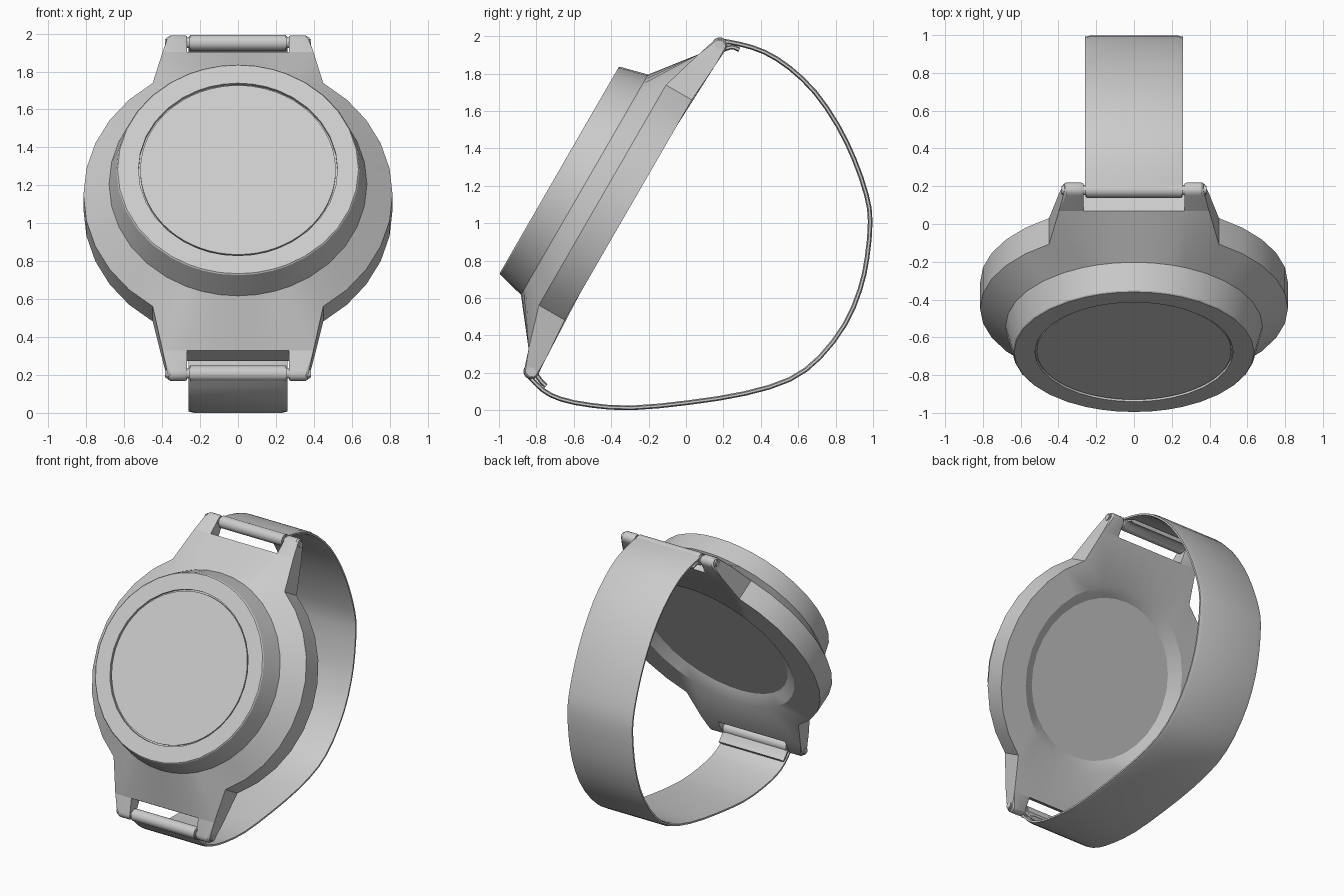
import bpy, bmesh, math
from mathutils import Matrix, Vector

if "Cube" in bpy.data.objects:
    bpy.data.objects.remove(bpy.data.objects["Cube"])

# Watch-head frame: local x = width, local y = towards top lugs, local z = out of the dial
HEAD = Matrix.Translation((0, -0.32, 1.0775)) @ Matrix.Rotation(math.radians(60), 4, 'X')
PIN_V, PIN_N = 1.007, 0.004


def finish(bm, name, matrix=None, angle=30):
    bmesh.ops.recalc_face_normals(bm, faces=bm.faces)
    me = bpy.data.meshes.new(name)
    bm.to_mesh(me)
    bm.free()
    ob = bpy.data.objects.new(name, me)
    bpy.context.collection.objects.link(ob)
    if matrix:
        ob.matrix_world = matrix
    bpy.ops.object.select_all(action='DESELECT')
    ob.select_set(True)
    bpy.context.view_layer.objects.active = ob
    bpy.ops.object.shade_smooth_by_angle(angle=math.radians(angle))
    return ob


def skin(name, rings, matrix=None, angle=30):
    """Closed rings of points joined in order, capped at both ends."""
    bm = bmesh.new()
    loops = [[bm.verts.new(p) for p in r] for r in rings]
    n = len(loops[0])
    for a, b in zip(loops, loops[1:]):
        for i in range(n):
            j = (i + 1) % n
            bm.faces.new((a[i], a[j], b[j], b[i]))
    bm.faces.new(loops[0])
    bm.faces.new(loops[-1])
    return finish(bm, name, matrix, angle)


def side_x(v):          # tapering outer side of a lug
    return 0.45 - 0.229 * (v - 0.68)


def top_n(v):           # front surface height along a lug
    return 0.146 - 0.3 * max(abs(v) - 0.68, 0)


def back_n(v):
    return -0.013 - 0.072 * max(abs(v) - 0.68, 0)


# Case: round outline with a shoulder towards each strap end
a0 = math.atan2(0.68, 0.45)
right = [(0.815 * math.cos(a), 0.815 * math.sin(a))
         for a in (-a0 + 2 * a0 * i / 10 for i in range(11))]
GAP = 0.91
top = [(x, GAP) for x in (side_x(GAP), 0.27, 0.135, 0, -0.135, -0.27, -side_x(GAP))]
half = right + top
outline = half + [(-x, -y) for x, y in half]


def circle(r, n):
    return [(r * x / math.hypot(x, y), r * y / math.hypot(x, y), n) for x, y in outline]


skin("watch_case", [
    circle(0.525, 0.395), circle(0.525, 0.413), circle(0.635, 0.413), circle(0.641, 0.407),
    circle(0.68, 0.257),
    [(x, y, top_n(y)) for x, y in outline],
    [(x, y, back_n(y)) for x, y in outline],
    circle(0.62, -0.013), circle(0.54, 0.035)], HEAD)

# Dial glass, set just below the bezel with a fine groove round it
bm = bmesh.new()
bmesh.ops.create_cone(bm, cap_ends=True, segments=64, radius1=0.515, radius2=0.515, depth=0.02,
                      matrix=Matrix.Translation((0, 0, 0.397)))
finish(bm, "dial_glass", HEAD)

# Lugs: rounded-end side profile, extruded across and tapered on the outside
arc = [(PIN_V + 0.04 * math.cos(t), PIN_N + 0.04 * math.sin(t))
       for t in (math.radians(80 - 170 * i / 8) for i in range(9))]
profile = [(0.905, top_n(0.905))] + arc + [(0.905, back_n(0.905))]
for sv, end in ((1, "top"), (-1, "bottom")):
    for sx, side in ((1, "right"), (-1, "left")):
        def slab(x_at, shrink):
            return [(sx * x_at(v), sv * (PIN_V + (v - PIN_V) * shrink if v > 0.95 else v),
                     PIN_N + (n - PIN_N) * shrink if v > 0.95 else n) for v, n in profile]
        skin(f"lug_{end}_{side}", [slab(lambda v: 0.268, 0.85), slab(lambda v: 0.28, 1),
                                   slab(lambda v: side_x(v) - 0.012 * (v > 0.95), 1),
                                   slab(lambda v: side_x(v), 0.8)], HEAD)

    # Spring pin and the strap loop wrapped round it
    for name, r, w in (("pin", 0.027, 0.768), ("strap_loop", 0.042, 0.516)):
        bm = bmesh.new()
        bmesh.ops.create_cone(bm, cap_ends=True, segments=24, radius1=r, radius2=r, depth=w,
                              matrix=Matrix.Translation((0, sv * PIN_V, PIN_N))
                              @ Matrix.Rotation(math.pi / 2, 4, 'Y'))
        caps = [e for e in bm.edges if abs(e.verts[0].co.x - e.verts[1].co.x) < 1e-5]
        bmesh.ops.bevel(bm, geom=caps, offset=0.006, segments=2, affect='EDGES')
        finish(bm, f"{name}_{end}", HEAD)


# Strap: thin band with eased edges swept along a side-view path
def band(name, pts, steps, half_w=0.26, t=0.0125):
    p = [Vector(q) for q in pts]
    p = [2 * p[0] - p[1]] + p + [2 * p[-1] - p[-2]]
    path = []
    for i in range(1, len(p) - 2):
        a, b, c, d = p[i - 1:i + 3]
        for k in range(steps):
            u = k / steps
            path.append(0.5 * (2 * b + (c - a) * u + (2 * a - 5 * b + 4 * c - d) * u * u
                               + (3 * b - a - 3 * c + d) * u ** 3))
    path.append(p[-2])
    e = half_w - 0.028
    section = [(half_w, 0.006), (e, t), (-e, t), (-half_w, 0.006),
               (-half_w, -0.006), (-e, -t), (e, -t), (half_w, -0.006)]
    rings = []
    for i, q in enumerate(path):
        d = (path[min(i + 1, len(path) - 1)] - path[max(i - 1, 0)]).normalized()
        nrm = Vector((-d.y, d.x))
        rings.append([(x, q.x + nrm.x * h, q.y + nrm.y * h) for x, h in section])
    skin(name, rings, angle=25)


band("strap", [(0.18, 1.977), (0.29, 1.957), (0.42, 1.915), (0.555, 1.83), (0.69, 1.70),
               (0.81, 1.525), (0.90, 1.34), (0.965, 1.15), (0.985, 1.01), (0.968, 0.815),
               (0.93, 0.645), (0.85, 0.46), (0.715, 0.283), (0.555, 0.165), (0.315, 0.09),
               (0.02, 0.042), (-0.29, 0.0128), (-0.51, 0.027), (-0.67, 0.06),
               (-0.765, 0.108), (-0.842, 0.185)], 2)

# Folded strap ends tucked inside the band
band("strap_tail_top", [(0.19, 1.925), (0.245, 1.942), (0.285, 1.928)], 3)
band("strap_tail_bottom", [(-0.80, 0.19), (-0.772, 0.152), (-0.748, 0.13)], 3)
